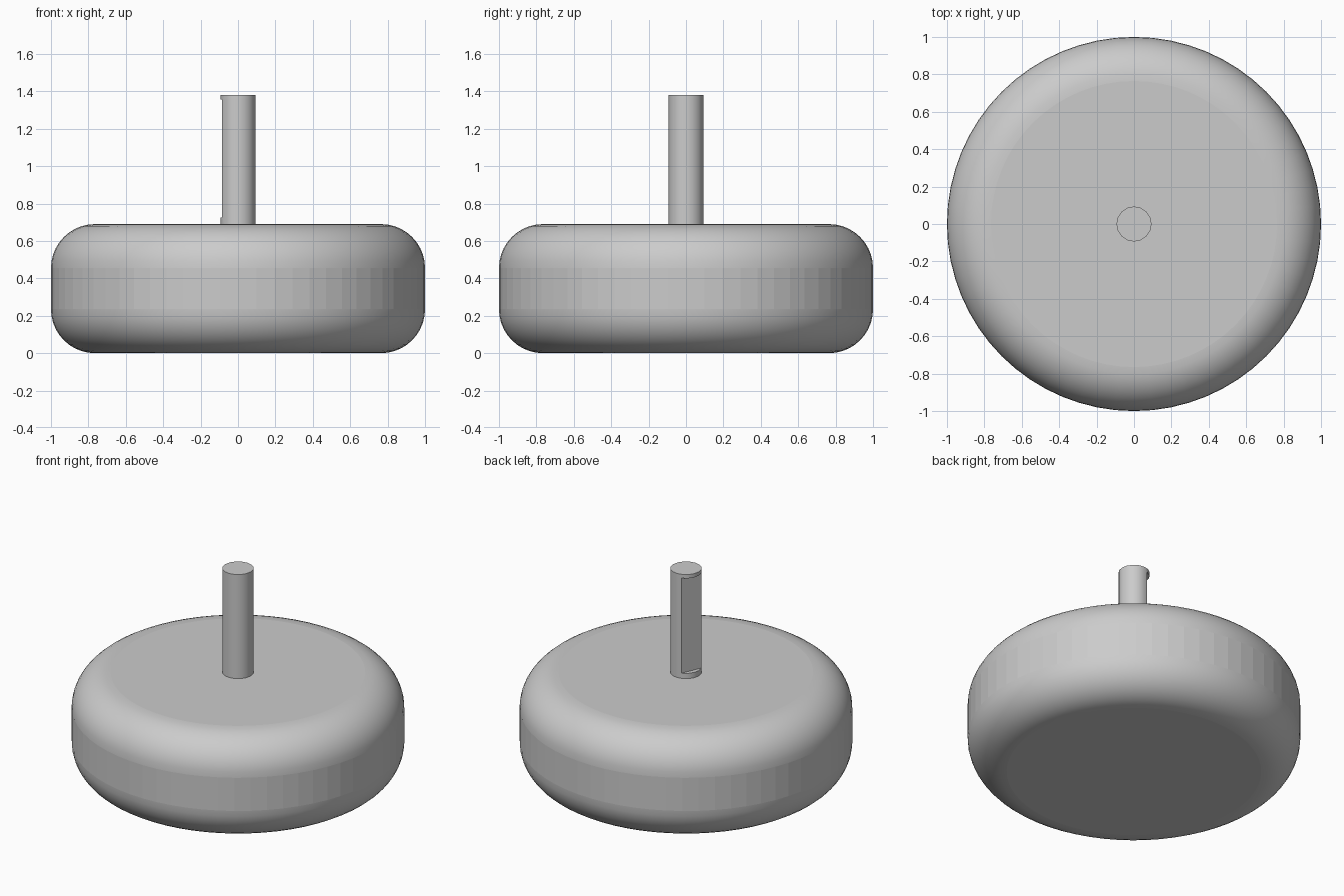
import bpy, bmesh, math
from mathutils import Matrix

cube = bpy.data.objects.get("Cube")
if cube:
    bpy.data.objects.remove(cube)

grey = bpy.data.materials.new("plain grey")
grey.use_nodes = True
grey.diffuse_color = (0.6, 0.6, 0.6, 1)
grey.node_tree.nodes["Principled BSDF"].inputs["Base Color"].default_value = (0.6, 0.6, 0.6, 1)


def make_object(name, bm):
    mesh = bpy.data.meshes.new(name)
    bmesh.ops.recalc_face_normals(bm, faces=bm.faces)
    bm.to_mesh(mesh)
    bm.free()
    obj = bpy.data.objects.new(name, mesh)
    bpy.context.collection.objects.link(obj)
    mesh.materials.append(grey)
    return obj


def cylinder(radius, z0, z1, sides):
    bm = bmesh.new()
    bmesh.ops.create_cone(bm, cap_ends=True, segments=sides, radius1=radius, radius2=radius,
                          depth=z1 - z0, matrix=Matrix.Translation((0, 0, (z0 + z1) / 2)))
    return bm


# Round body with generously rounded rims
height, rim = 0.69, 0.235
bm = cylinder(1, 0, height, 64)
rims = [e for e in bm.edges if abs(e.verts[0].co.z - e.verts[1].co.z) < 0.01]
bmesh.ops.bevel(bm, geom=rims, offset=rim, segments=10, profile=0.5, affect='EDGES')
for f in bm.faces:
    f.smooth = abs(f.normal.z) < 0.999 and f.calc_center_median().length > 0.1
    # Straight side wall stays faceted
    if abs(f.normal.z) < 0.01:
        f.smooth = False
make_object("round_body", bm)

# Shaft with a flat cut into one side, leaving a collar at each end
shaft = make_object("shaft", cylinder(0.094, height - 0.02, 1.38, 16))

bm = bmesh.new()
angle = math.radians(156)
low, high, flat = 0.725, 1.355, 0.063
bmesh.ops.create_cube(bm, size=1, matrix=Matrix.Rotation(angle, 4, 'Z')
                      @ Matrix.Translation((flat + 0.1, 0, (low + high) / 2))
                      @ Matrix.Diagonal((0.2, 0.4, high - low, 1)))
cutter = make_object("shaft_flat_cutter", bm)
cutter.hide_render = True

cut = shaft.modifiers.new("flat", 'BOOLEAN')
cut.object = cutter
cut.operation = 'DIFFERENCE'
cut.solver = 'EXACT'
bpy.context.view_layer.objects.active = shaft
bpy.ops.object.select_all(action='DESELECT')
shaft.select_set(True)
bpy.ops.object.modifier_apply(modifier=cut.name)
bpy.data.objects.remove(cutter)
bpy.ops.object.shade_smooth_by_angle(angle=math.radians(25))
